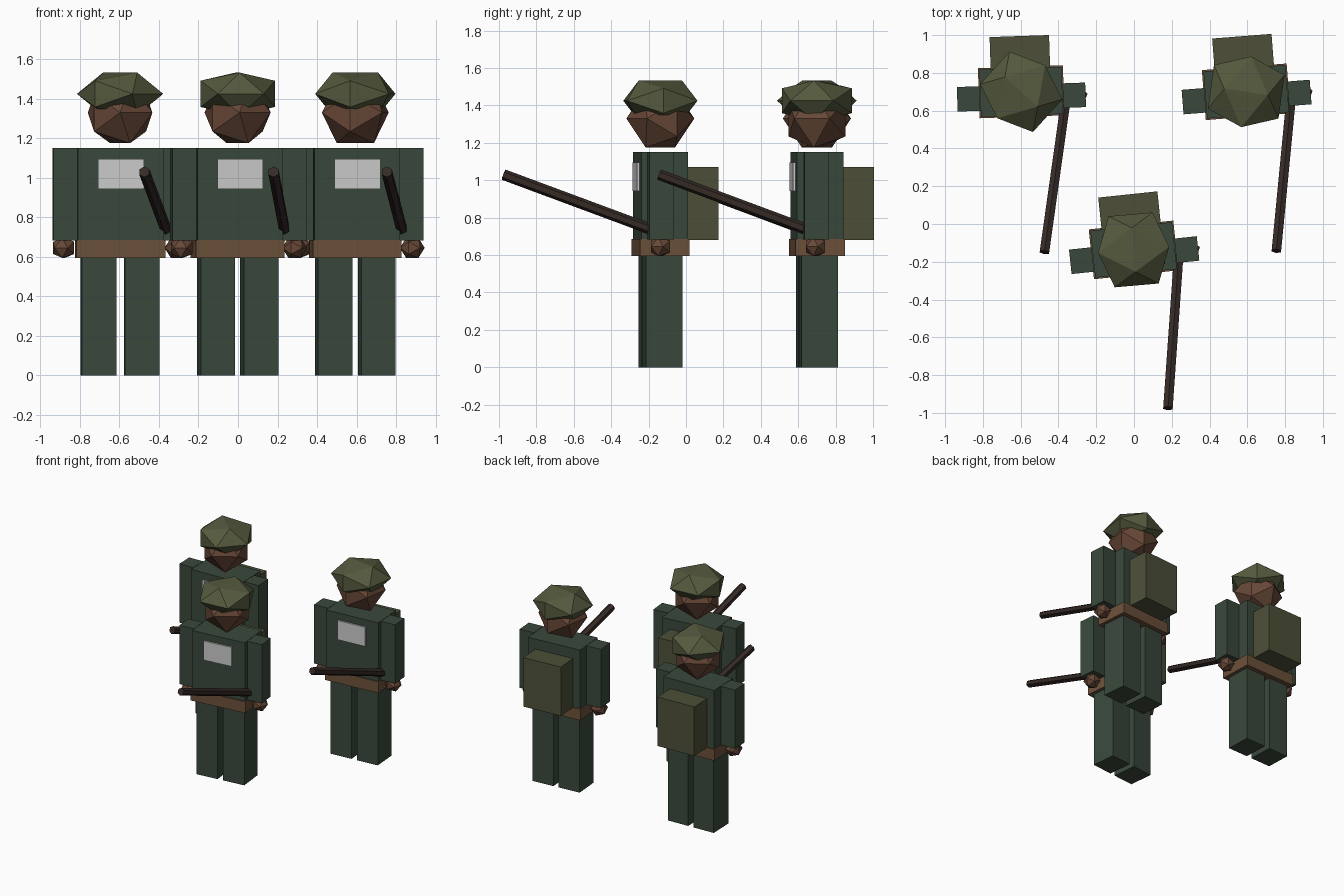
import bpy, bmesh
from math import radians, sqrt
from mathutils import Matrix, Vector

if "Cube" in bpy.data.objects:
    bpy.data.objects.remove(bpy.data.objects["Cube"])


def material(name, rgb):
    m = bpy.data.materials.new(name)
    m.diffuse_color = (*rgb, 1)
    m.use_nodes = True
    m.node_tree.nodes["Principled BSDF"].inputs["Base Color"].default_value = m.diffuse_color
    return m


CLOTH = material("dark_green_cloth", (0.042, 0.066, 0.045))
OLIVE = material("olive_helmet", (0.09, 0.10, 0.047))
CANVAS = material("canvas", (0.075, 0.08, 0.04))
LEATHER = material("leather", (0.15, 0.08, 0.042))
SKIN = material("skin", (0.135, 0.064, 0.038))
WOOD = material("dark_wood", (0.036, 0.023, 0.019))


def add_object(name, bm, place, mat):
    bmesh.ops.recalc_face_normals(bm, faces=bm.faces)
    mesh = bpy.data.meshes.new(name)
    bm.to_mesh(mesh)
    bm.free()
    if mat:
        mesh.materials.append(mat)
    ob = bpy.data.objects.new(name, mesh)
    ob.matrix_world = place
    bpy.context.collection.objects.link(ob)


def box(name, place, x, y, z0, z1, w, d, mat):
    bm = bmesh.new()
    m = Matrix.Translation((x, y, (z0 + z1) / 2)) @ Matrix.Diagonal((w, d, z1 - z0, 1))
    bmesh.ops.create_cube(bm, size=1, matrix=m)
    add_object(name, bm, place, mat)


def gem(name, place, loc, radius, z_scale, yaw, mat):
    """Twenty-sided ball standing on an edge, turned by yaw, then flattened."""
    phi = (1 + sqrt(5)) / 2
    k = radius / sqrt(1 + phi * phi)
    bm = bmesh.new()
    for a in (-1, 1):
        for b in (-phi, phi):
            for v in ((0, a, b), (a, b, 0), (b, 0, a)):
                bm.verts.new(Vector(v) * k)
    bmesh.ops.convex_hull(bm, input=bm.verts)
    bm.transform(Matrix.Translation(loc) @ Matrix.Diagonal((1, 1, z_scale, 1))
                 @ Matrix.Rotation(radians(yaw), 4, 'Z'))
    add_object(name, bm, place, mat)


def rod(name, place, start, end, radius, mat):
    a, b = Vector(start), Vector(end)
    bm = bmesh.new()
    bmesh.ops.create_cone(bm, cap_ends=True, segments=6, radius1=radius,
                          radius2=radius, depth=(b - a).length)
    bm.transform(Matrix.Translation((a + b) / 2)
                 @ (b - a).to_track_quat('Z', 'Y').to_matrix().to_4x4())
    add_object(name, bm, place, mat)


def soldier(tag, x, y, turn, helmet_yaw, head_yaw):
    p = Matrix.Translation((x, y, 0)) @ Matrix.Rotation(radians(turn), 4, 'Z')
    # torso, belt, backpack and chest patch
    box(f"torso_{tag}", p, 0, 0, 0.66, 1.15, 0.435, 0.25, CLOTH)
    box(f"belt_{tag}", p, 0, 0, 0.595, 0.685, 0.45, 0.265, LEATHER)
    box(f"backpack_{tag}", p, 0, 0.205, 0.68, 1.07, 0.315, 0.18, CANVAS)
    box(f"chest_patch_{tag}", p, 0, -0.123, 0.943, 1.095, 0.232, 0.03, None)
    # limbs
    for side, s in (("left", -1), ("right", 1)):
        box(f"leg_{side}_{tag}", p, s * 0.11, 0, 0, 0.61, 0.175, 0.195, CLOTH)
        box(f"arm_{side}_{tag}", p, s * 0.28, -0.028, 0.683, 1.15, 0.12, 0.13, CLOTH)
        gem(f"hand_{side}_{tag}", p, (s * 0.287, -0.03, 0.645), 0.064, 0.92,
            25 + s * 40, SKIN)
    # head, helmet and rifle
    gem(f"head_{tag}", p, (0, 0, 1.33), 0.182, 1, head_yaw - turn, SKIN)
    gem(f"helmet_{tag}", p, (0, 0, 1.425), 0.222, 0.57, helmet_yaw - turn, OLIVE)
    rod(f"rifle_{tag}", p, (0.234, -0.055, 0.73), (0.093, -0.853, 1.03), 0.029, WOOD)


soldier("front", -0.002, -0.137, 6, 5, 35)
soldier("rear_left", -0.597, 0.70, 2, 48, 32)
soldier("rear_right", 0.594, 0.70, 4.5, 82, 80)
